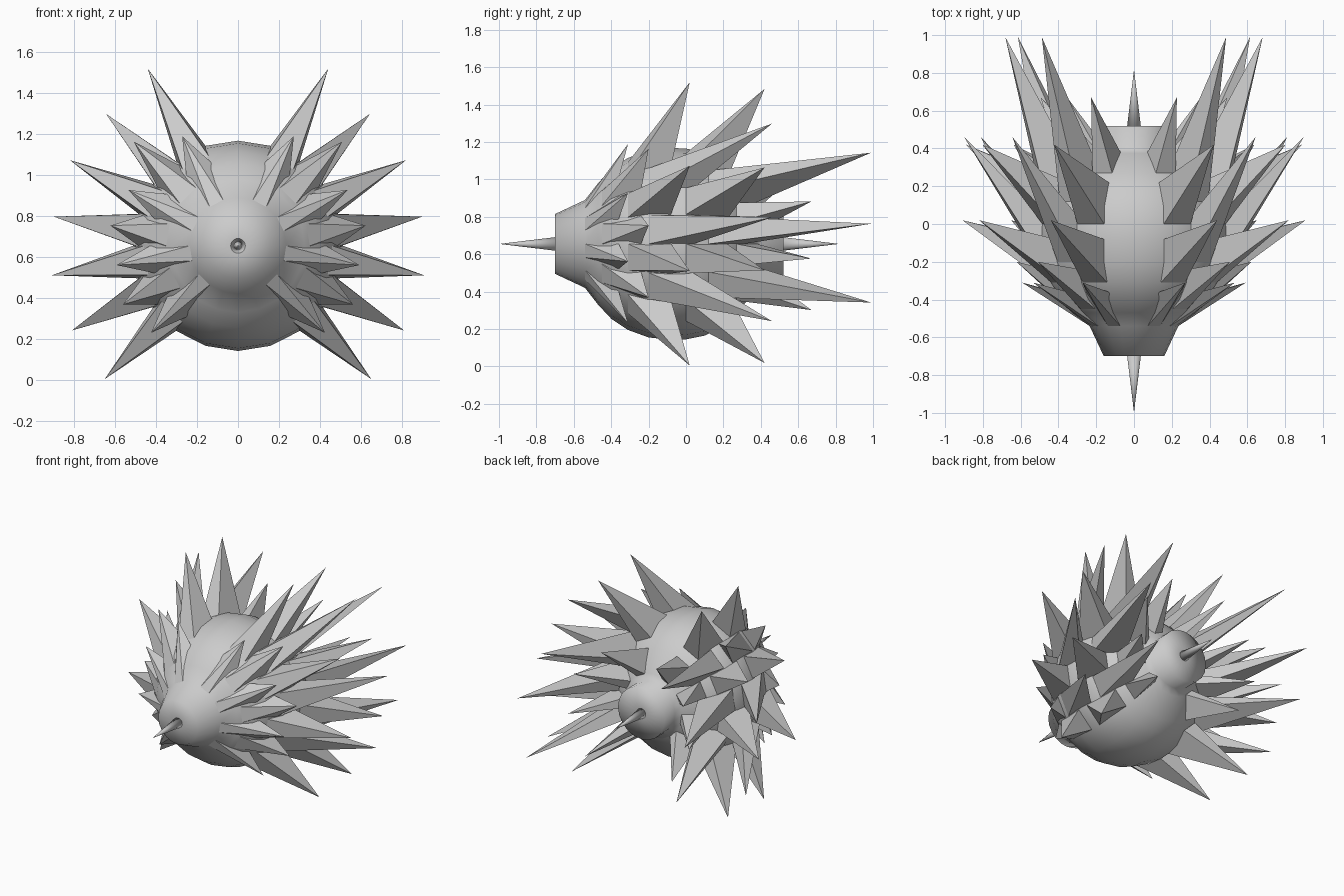
import bpy
import bmesh
import math

if "Cube" in bpy.data.objects:
    bpy.data.objects.remove(bpy.data.objects["Cube"])

CZ = 0.655      # height of the body axis
SIDES = 20


def ring_point(y, r, deg):
    a = math.radians(deg)
    return (r * math.cos(a), y, CZ + r * math.sin(a))


def make_object(name, verts, faces):
    mesh = bpy.data.meshes.new(name)
    mesh.from_pydata(verts, [], faces)
    bm = bmesh.new()
    bm.from_mesh(mesh)
    bmesh.ops.recalc_face_normals(bm, faces=bm.faces)
    bm.to_mesh(mesh)
    bm.free()
    ob = bpy.data.objects.new(name, mesh)
    bpy.context.collection.objects.link(ob)
    return ob


def revolve(name, profile):
    """Lathe a (y, r) profile around the body axis."""
    verts, faces = [], []
    for y, r in profile:
        verts += [ring_point(y, r, 360 * i / SIDES) for i in range(SIDES)]
    for k in range(len(profile) - 1):
        for i in range(SIDES):
            j = (i + 1) % SIDES
            a, b = k * SIDES, (k + 1) * SIDES
            faces.append((a + i, a + j, b + j, b + i))
    faces.append(tuple(range(SIDES)))
    last = (len(profile) - 1) * SIDES
    faces.append(tuple(range(last, last + SIDES)))
    ob = make_object(name, verts, faces)
    for p in ob.data.polygons:
        p.use_smooth = True
    return ob


# Round body with tapered snout and tail stub
revolve("body", [(-0.70, 0.03), (-0.70, 0.16), (-0.54, 0.235),
                 (-0.47, 0.325), (-0.40, 0.40), (-0.31, 0.46), (-0.20, 0.50),
                 (-0.08, 0.513), (0.0, 0.51), (0.10, 0.49), (0.20, 0.44),
                 (0.27, 0.375), (0.33, 0.30), (0.375, 0.235), (0.40, 0.19),
                 (0.52, 0.19), (0.52, 0.03)])

# Thin cones on the snout and the tail
revolve("snout_cone", [(-0.70, 0.036), (-0.99, 0.001)])
revolve("tail_cone", [(0.52, 0.036), (0.81, 0.001)])

# Spike rows, each as base front (y, r), base back (y, r), tip (y, r).
# Even columns and odd columns are staggered along the body.
EVEN_ROWS = [
    ((-0.54, 0.235), (-0.36, 0.43), (-0.31, 0.60)),
    ((-0.31, 0.46), (-0.08, 0.513), (0.02, 0.92)),
    ((0.00, 0.51), (0.22, 0.43), (0.42, 0.90)),
    ((0.27, 0.375), (0.38, 0.23), (0.67, 0.50)),
]
ODD_ROWS = [
    ((-0.45, 0.35), (-0.24, 0.485), (-0.20, 0.63)),
    ((-0.20, 0.50), (0.04, 0.505), (0.46, 0.91)),
    ((0.12, 0.485), (0.31, 0.33), (0.99, 0.69)),
]
SPIKE_ANGLES = [63, 45, 27, 9, -9, -27, -45]
# Some upper spikes are a little longer
EXTRA = {(0, 1): 0.09, (1, 0): 0.05, (2, 0): 0.03}

for i, ang in enumerate(SPIKE_ANGLES):
    verts, faces = [], []
    for n, (front, back, tip) in enumerate(ODD_ROWS if i % 2 else EVEN_ROWS):
        tip_r = tip[1] + (EXTRA.get((n, i), 0))
        corners = [ring_point(*front, ang - 9), ring_point(*front, ang + 9),
                   ring_point(*back, ang + 9), ring_point(*back, ang - 9)]
        point = ring_point(tip[0], tip_r, ang)
        # right spike and its mirror image on the left
        for side in (1, -1):
            b = len(verts)
            verts += [(side * x, y, z) for x, y, z in corners + [point]]
            faces += [(b, b + 1, b + 2, b + 3)]
            faces += [(b + (k + 1) % 4, b + k, b + 4) for k in range(4)]
    make_object("spike_column_%d" % (i + 1), verts, faces)
